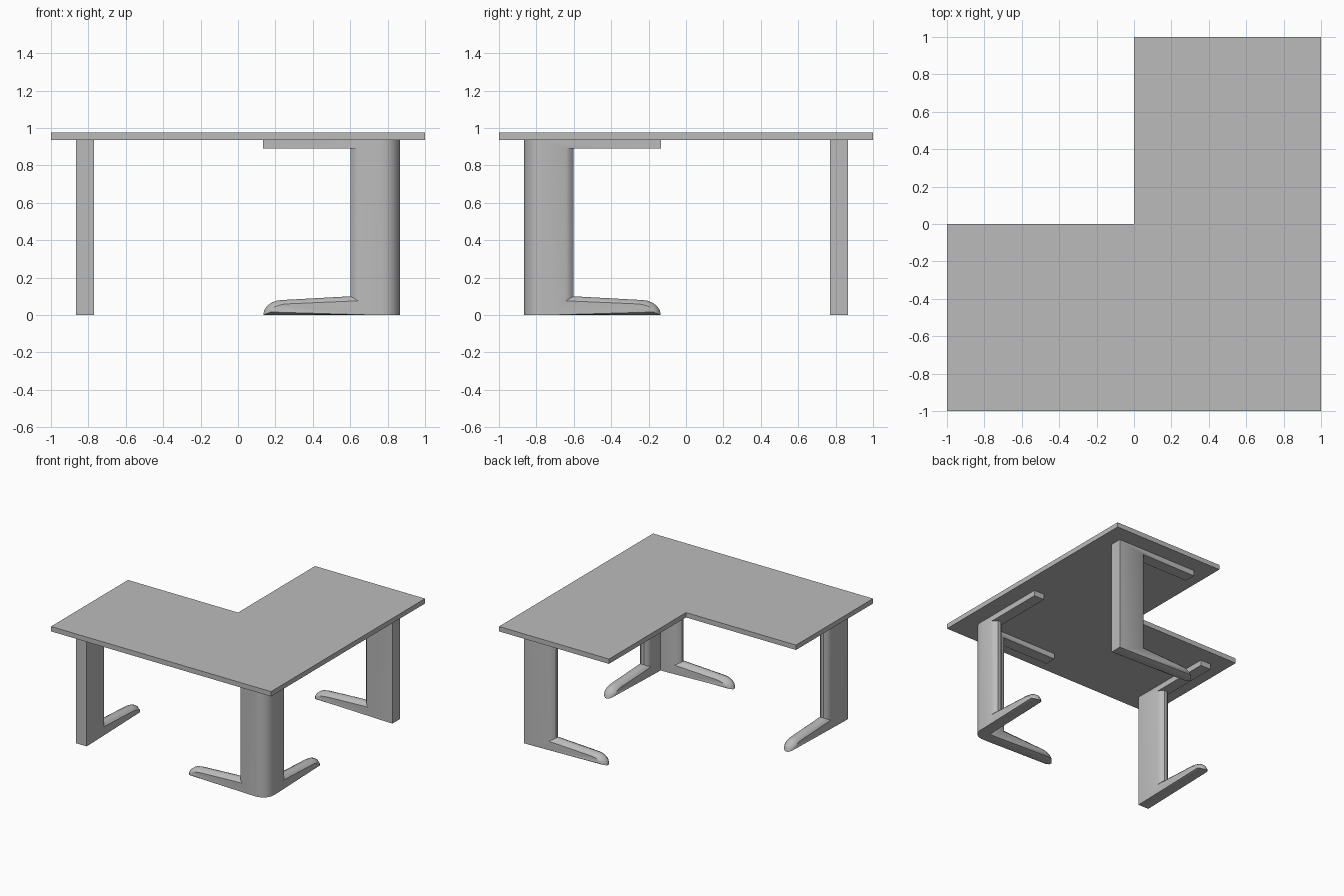
import bpy, bmesh, math
from mathutils import Vector

old = bpy.data.objects.get("Cube")
if old:
    bpy.data.objects.remove(old)

grey = bpy.data.materials.new("plain grey")
grey.use_nodes = True
colour = (0.5, 0.5, 0.5, 1)
grey.diffuse_color = colour
grey.node_tree.nodes["Principled BSDF"].inputs["Base Color"].default_value = colour

TOP, UNDER = 0.975, 0.935   # tabletop surfaces
EDGE = 0.865                # outer line of the legs
THICK = 0.095               # leg thickness


def loft(name, rings, smooth=False):
    """Skin a stack of matching point loops and cap both ends."""
    bm = bmesh.new()
    loops = [[bm.verts.new(p) for p in ring] for ring in rings]
    for a, b in zip(loops, loops[1:]):
        for i in range(len(a)):
            j = (i + 1) % len(a)
            bm.faces.new((a[i], a[j], b[j], b[i]))
    bm.faces.new(loops[0])
    bm.faces.new(loops[-1])
    bmesh.ops.recalc_face_normals(bm, faces=bm.faces)
    mesh = bpy.data.meshes.new(name)
    bm.to_mesh(mesh)
    bm.free()
    mesh.materials.append(grey)
    obj = bpy.data.objects.new(name, mesh)
    bpy.context.collection.objects.link(obj)
    if smooth:
        bpy.ops.object.select_all(action='DESELECT')
        obj.select_set(True)
        bpy.context.view_layer.objects.active = obj
        bpy.ops.object.shade_smooth_by_angle(angle=math.radians(35))
    return obj


def extrude(name, outline, z0, z1, smooth=False):
    return loft(name, [[(x, y, z) for x, y in outline] for z in (z0, z1)], smooth)


def leg_profile(start, inset):
    """C-shaped side outline; inset pulls in the inner edge, foot and nose."""
    nose = []
    for k in range(6):
        a = math.pi / 2 * k / 5
        nose.append((0.63 - inset + 0.1 * math.cos(a),
                     0.4 * inset + (0.08 - 0.9 * inset) * math.sin(a)))
    return [(start, 0), (start + 0.05, 0)] + nose + [
        (0.263 - inset, 0.1 - 0.6 * inset), (0.263 - inset, 0.89),
        (0.73, 0.89), (0.73, UNDER), (start, UNDER)]


def leg(name, origin, along, inward, start=0.0):
    """Column, foot and top arm in one piece with bevelled inner edges."""
    origin, along, inward = (Vector(v) for v in (origin, along, inward))
    layers = [(0, 0.04), (0.012, 0.018), (0.035, 0),
              (0.06, 0), (0.083, 0.018), (THICK, 0.04)]
    rings = [[origin + along * u + inward * w + Vector((0, 0, z))
              for u, z in leg_profile(start, inset)] for w, inset in layers]
    return loft(name, rings, True)


# L-shaped tabletop
extrude("tabletop", [(-1, -1), (1, -1), (1, 1), (0, 1), (0, 0), (-1, 0)], UNDER, TOP)

# Single legs under the two wings
leg("left_wing_leg", (-EDGE, -EDGE, 0), (0, 1, 0), (1, 0, 0))
leg("back_wing_leg", (EDGE, EDGE, 0), (-1, 0, 0), (0, -1, 0))

# Corner leg: two legs joined by a quarter-round post
leg("corner_leg_side", (EDGE, -EDGE, 0), (-1, 0, 0), (0, 1, 0), THICK)
leg("corner_leg_back", (EDGE, -EDGE, 0), (0, 1, 0), (-1, 0, 0), THICK)
c = EDGE - THICK
arc = [(c + THICK * math.cos(a), -c - THICK * math.sin(a))
       for a in (math.pi / 2 * k / 12 for k in range(13))]
extrude("corner_post", [(c, -c)] + arc, 0, UNDER, True)
